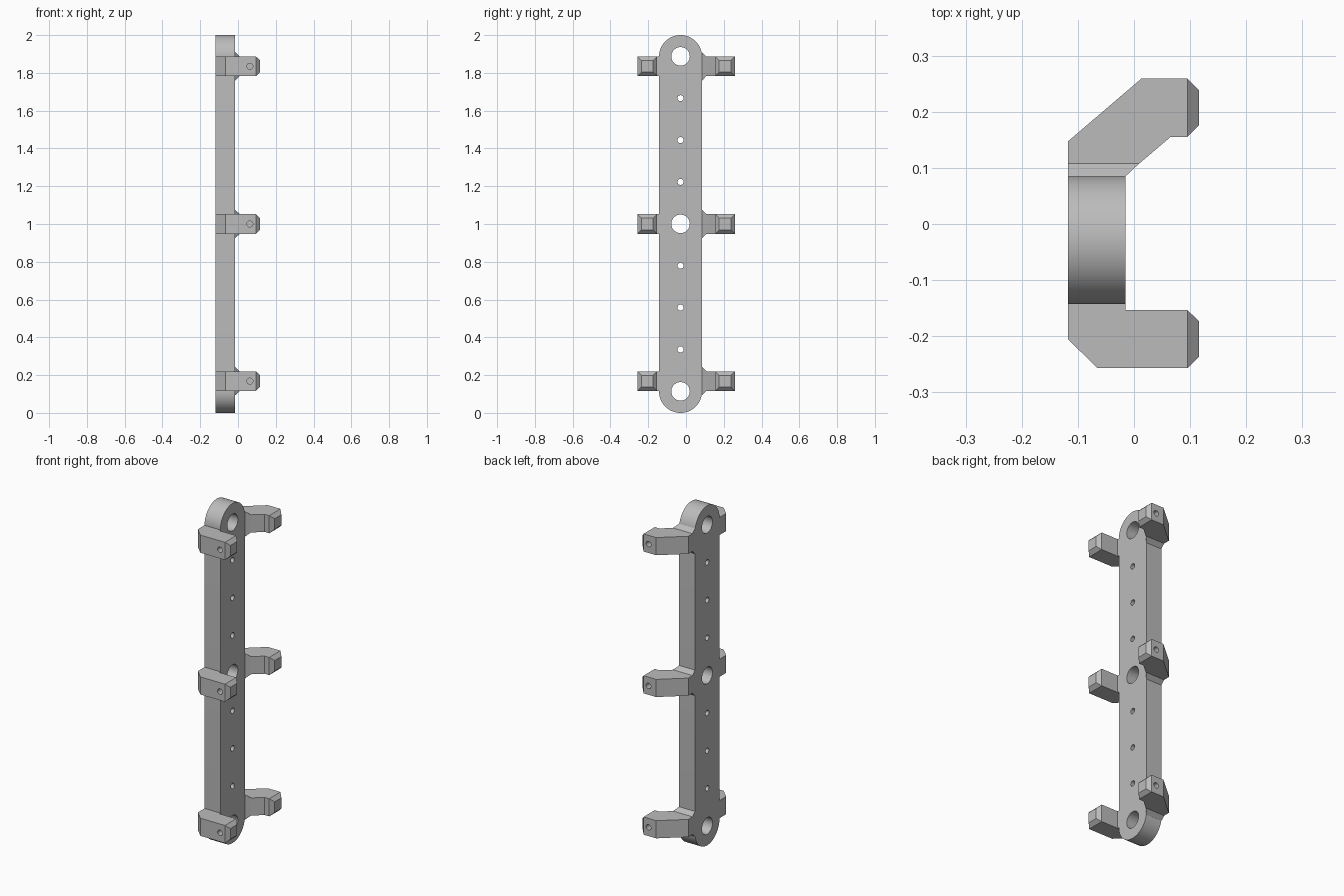
import bpy, bmesh, math
from mathutils import Matrix, Vector

if "Cube" in bpy.data.objects:
    bpy.data.objects.remove(bpy.data.objects["Cube"], do_unlink=True)

grey = bpy.data.materials.new("plain grey")
grey.use_nodes = True
COLOUR = (0.5, 0.5, 0.5, 1)
grey.diffuse_color = COLOUR
grey.node_tree.nodes["Principled BSDF"].inputs["Base Color"].default_value = COLOUR

BACK, FACE = -0.118, -0.015        # bar thickness along x
MID_Y, RADIUS = -0.029, 0.114      # bar centre line and half width
LEFT_EDGE, RIGHT_EDGE = MID_Y - RADIUS, MID_Y + RADIUS
HALF = 0.052                       # half height of an arm
SHOULDER, TIP = 0.095, 0.116       # where the arm tip starts and ends
ARM_LEVELS = {"lower": 0.168, "middle": 1.0, "upper": 1.835}


def make_object(name, bm):
    bmesh.ops.recalc_face_normals(bm, faces=bm.faces[:])
    mesh = bpy.data.meshes.new(name)
    bm.to_mesh(mesh)
    bm.free()
    mesh.materials.append(grey)
    obj = bpy.data.objects.new(name, mesh)
    bpy.context.collection.objects.link(obj)
    return obj


def prism(points, shift):
    """Extrude a closed outline along the shift vector."""
    bm = bmesh.new()
    base = bm.faces.new([bm.verts.new(p) for p in points])
    top = bmesh.ops.extrude_face_region(bm, geom=[base])["geom"]
    verts = [v for v in top if isinstance(v, bmesh.types.BMVert)]
    bmesh.ops.translate(bm, verts=verts, vec=shift)
    bmesh.ops.recalc_face_normals(bm, faces=bm.faces[:])
    return bm


def drill(obj, holes, axis, depth):
    """Cut round holes, given as (centre, radius), along an axis."""
    bm = bmesh.new()
    turn = Matrix.Rotation(math.pi / 2, 4, axis)
    for centre, radius in holes:
        bmesh.ops.create_cone(bm, cap_ends=True, segments=32, radius1=radius,
                              radius2=radius, depth=depth,
                              matrix=Matrix.Translation(centre) @ turn)
    cutter = make_object("hole_cutter", bm)
    cutter.hide_render = True
    mod = obj.modifiers.new("holes", "BOOLEAN")
    mod.operation, mod.solver, mod.object = "DIFFERENCE", "EXACT", cutter
    bpy.ops.object.select_all(action="DESELECT")
    bpy.context.view_layer.objects.active = obj
    obj.select_set(True)
    bpy.ops.object.modifier_apply(modifier=mod.name)
    bpy.data.objects.remove(cutter, do_unlink=True)
    bpy.ops.object.shade_smooth_by_angle(angle=math.radians(25))


# Bar with rounded ends
STEPS = 32
outline = []
for centre_z, start in ((2 - RADIUS, 0), (RADIUS, math.pi)):
    for i in range(STEPS + 1):
        a = start + math.pi * i / STEPS
        outline.append((BACK, MID_Y + RADIUS * math.cos(a), centre_z + RADIUS * math.sin(a)))
bar = make_object("bar", prism(outline, (FACE - BACK, 0, 0)))

# Three large holes with three small ones between each pair
bar_holes = []
for i in range(9):
    z = 0.114 + i * 0.2217
    bar_holes.append((Vector(((BACK + FACE) / 2, MID_Y, z)), 0.016 if i % 4 else 0.049))
drill(bar, bar_holes, "Y", 0.3)

# Arm outlines seen from above, each starting at the bar
FRONT_ARM = [(BACK, LEFT_EDGE), (BACK, -0.205), (-0.065, -0.257), (SHOULDER, -0.257),
             (SHOULDER, -0.153), (FACE, -0.153), (FACE, LEFT_EDGE)]
BACK_ARM = [(BACK, RIGHT_EDGE), (BACK, 0.147), (0.013, 0.259), (SHOULDER, 0.259),
            (SHOULDER, 0.155), (0.065, 0.155), (FACE, 0.087), (FACE, RIGHT_EDGE)]


def make_arm(name, profile, level, outer_y):
    bm = prism([(x, y, level - HALF) for x, y in profile], (0, 0, 2 * HALF))
    # bevelled tip
    end = max(bm.faces, key=lambda f: f.calc_center_median().x)
    centre = end.calc_center_median()
    new = bmesh.ops.extrude_face_region(bm, geom=[end])["geom"]
    verts = [v for v in new if isinstance(v, bmesh.types.BMVert)]
    if end.is_valid:
        bmesh.ops.delete(bm, geom=[end], context="FACES_ONLY")
    bmesh.ops.translate(bm, verts=verts, vec=(TIP - SHOULDER, 0, 0))
    bmesh.ops.scale(bm, verts=verts, vec=(1, 0.6, 0.6), space=Matrix.Translation(-centre))
    arm = make_object(name, bm)
    # blind screw hole in the outer face
    drill(arm, [(Vector((0.063, outer_y, level)), 0.016)], "X", 0.12)


for place, level in ARM_LEVELS.items():
    make_arm("front_arm_" + place, FRONT_ARM, level, -0.257)
    make_arm("back_arm_" + place, BACK_ARM, level, 0.259)
    # sloped gusset above and below the root of the back arm
    bm = bmesh.new()
    for y, x, h in ((RIGHT_EDGE, FACE, HALF + 0.023), (0.108, 0.0095, HALF)):
        for sx in (BACK, x):
            for sz in (-h, h):
                bm.verts.new((sx, y, level + sz))
    bmesh.ops.convex_hull(bm, input=bm.verts[:])
    make_object("arm_gusset_" + place, bm)
